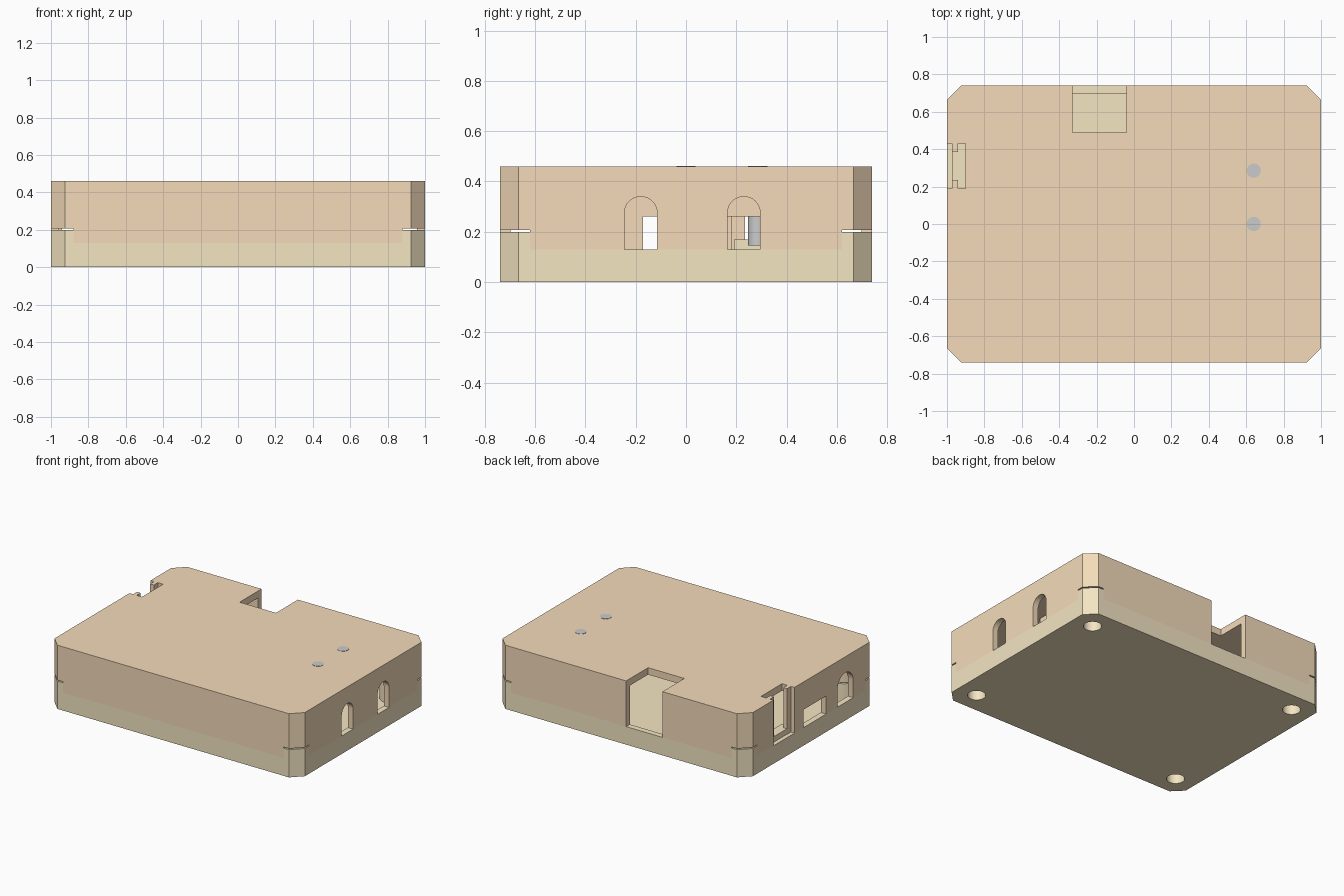
import bpy, bmesh, math

if "Cube" in bpy.data.objects:
    bpy.data.objects.remove(bpy.data.objects["Cube"])

W, D, H = 1.0, 0.74, 0.46      # half width, half depth, height
SEAM, WALL, ROOF, FLOOR = 0.13, 0.042, 0.41, 0.05


def material(name, rgb):
    m = bpy.data.materials.new(name)
    m.diffuse_color = (*rgb, 1)
    m.use_nodes = True
    m.node_tree.nodes["Principled BSDF"].inputs["Base Color"].default_value = m.diffuse_color
    return m


LID = material("lid_orange", (0.91, 0.71, 0.49))
BASE = material("base_tan", (0.91, 0.79, 0.545))


def prism(name, pts, lo, hi, axis="z"):
    """Extrude a 2D outline; axis z uses (x, y) points, axis x uses (y, z)."""
    bm = bmesh.new()
    place = (lambda p: (p[0], p[1], lo)) if axis == "z" else (lambda p: (lo, p[0], p[1]))
    face = bm.faces.new([bm.verts.new(place(p)) for p in pts])
    ext = bmesh.ops.extrude_face_region(bm, geom=[face])
    step = (0, 0, hi - lo) if axis == "z" else (hi - lo, 0, 0)
    bmesh.ops.translate(bm, vec=step, verts=[g for g in ext["geom"] if isinstance(g, bmesh.types.BMVert)])
    bmesh.ops.recalc_face_normals(bm, faces=bm.faces)
    me = bpy.data.meshes.new(name)
    bm.to_mesh(me)
    bm.free()
    ob = bpy.data.objects.new(name, me)
    bpy.context.collection.objects.link(ob)
    return ob


def box(name, x0, x1, y0, y1, z0, z1):
    return prism(name, [(x0, y0), (x1, y0), (x1, y1), (x0, y1)], z0, z1)


def rod(name, x, y, r, z0, z1, n=32):
    ring = [(x + r * math.cos(2 * math.pi * i / n), y + r * math.sin(2 * math.pi * i / n)) for i in range(n)]
    return prism(name, ring, z0, z1)


def octagon(name, inset, z0, z1):
    w, d, c = W - inset, D - inset, 0.075 - inset * 0.58
    return prism(name, [(-w + c, -d), (w - c, -d), (w, -d + c), (w, d - c),
                        (w - c, d), (-w + c, d), (-w, d - c), (-w, -d + c)], z0, z1)


def arch(name, y, r, top, x0, x1):
    pts = [(y - r, SEAM - 0.001), (y + r, SEAM - 0.001)]
    pts += [(y + r * math.cos(math.pi * i / 16), top - r + r * math.sin(math.pi * i / 16)) for i in range(17)]
    return prism(name, pts, x0, x1, "x")


def combine(target, tool, op="DIFFERENCE"):
    mod = target.modifiers.new("bool", "BOOLEAN")
    mod.operation, mod.solver, mod.object = op, "EXACT", tool
    bpy.context.view_layer.objects.active = target
    bpy.ops.object.modifier_apply(modifier=mod.name)
    bpy.data.objects.remove(tool)


def finish(ob, mat=None):
    if mat:
        ob.data.materials.clear()
        ob.data.materials.append(mat)
    bpy.ops.object.select_all(action="DESELECT")
    ob.select_set(True)
    bpy.context.view_layer.objects.active = ob
    bpy.ops.object.shade_smooth_by_angle(angle=math.radians(30))


CORNERS = [(sx, sy) for sx in (-1, 1) for sy in (-1, 1)]

# base tray: low walls with raised corners
base = octagon("base_tray", 0, 0, 0.2)
combine(base, octagon("cut", WALL, FLOOR, 0.5))
combine(base, box("cut", -0.88, 0.88, -1, 1, SEAM, 0.5))
combine(base, box("cut", -1.2, 1.2, -0.62, 0.62, SEAM, 0.5))
# screw posts with recesses open at the bottom
for sx, sy in CORNERS:
    combine(base, rod("post", sx * 0.85, sy * 0.59, 0.11, 0.02, 0.199), "UNION")
    combine(base, rod("cut", sx * 0.85, sy * 0.59, 0.06, -0.1, 0.12))
# low sill behind the side slot
combine(base, box("sill", -0.97, -0.9, 0.19, 0.43, 0.02, 0.17), "UNION")
finish(base, BASE)

# lid shell
lid = octagon("lid", 0, SEAM, H)
combine(lid, octagon("cut", WALL, 0, ROOF))
for sx, sy in CORNERS:
    xs, ys = sorted((sx * 0.88, sx * 1.2)), sorted((sy * 0.62, sy * 1.2))
    combine(lid, box("cut", *xs, *ys, 0, 0.208))
    combine(lid, rod("post", sx * 0.85, sy * 0.59, 0.11, 0.208, 0.43), "UNION")
# holder block under the roof for the two pins
combine(lid, box("holder", 0.56, 0.72, -0.1, 0.4, 0.26, 0.43), "UNION")
# arched cable openings
for y in (-0.18, 0.23):
    combine(lid, arch("cut", y, 0.065, 0.34, 0.9, 1.1))
combine(lid, arch("cut", -0.39, 0.09, 0.345, -1.1, -0.9))
# side window, back notch, side slot
combine(lid, box("cut", -1.1, -0.9, -0.17, 0.09, 0.1, 0.26))
combine(lid, box("cut", -0.33, -0.04, 0.49, 0.9, 0.1, 0.6))
combine(lid, box("cut", -1.1, -0.9, 0.19, 0.43, 0.1, 0.6))
# guide tabs on both sides of the slot
for y0, y1 in ((0.18, 0.235), (0.385, 0.44)):
    combine(lid, box("tab", -0.972, -0.942, y0, y1, SEAM, H), "UNION")
finish(lid, LID)

# indicator pins, flush with the lid top
for name, y in (("indicator_pin_front", 0.0), ("indicator_pin_back", 0.285)):
    finish(rod(name, 0.64, y, 0.038, 0.145, H + 0.002))
